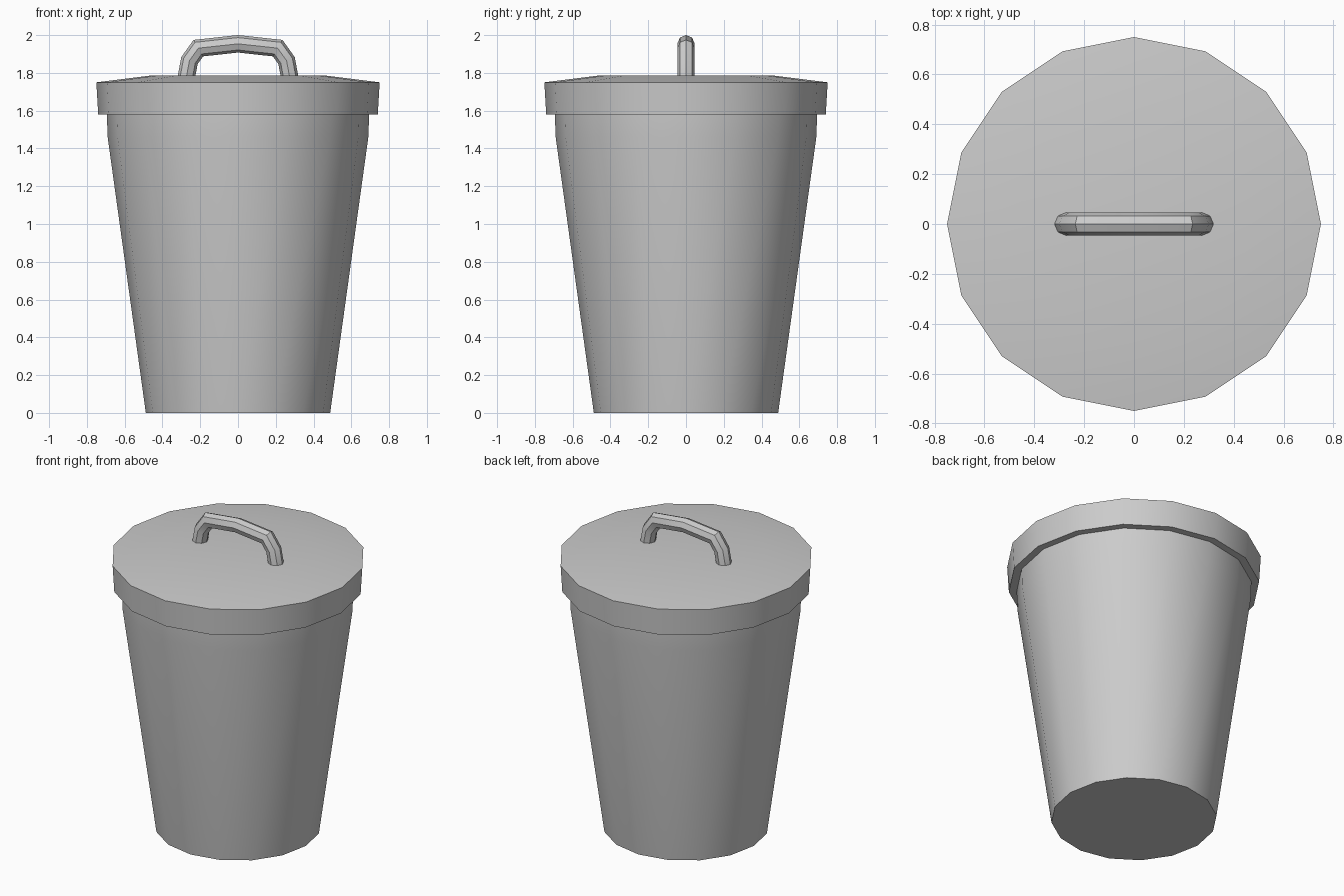
import bpy, bmesh, math
from mathutils import Vector

if "Cube" in bpy.data.objects:
    bpy.data.objects.remove(bpy.data.objects["Cube"])


def finish(name, bm):
    bmesh.ops.recalc_face_normals(bm, faces=bm.faces)
    mesh = bpy.data.meshes.new(name)
    bm.to_mesh(mesh)
    bm.free()
    ob = bpy.data.objects.new(name, mesh)
    bpy.context.collection.objects.link(ob)
    bpy.ops.object.select_all(action='DESELECT')
    bpy.context.view_layer.objects.active = ob
    ob.select_set(True)
    bpy.ops.object.shade_smooth_by_angle(angle=math.radians(35))
    return ob


def skin(name, rings):
    """Bridge consecutive vertex rings and cap both ends."""
    bm = bmesh.new()
    loops = [[bm.verts.new(p) for p in r] for r in rings]
    n = len(loops[0])
    for a, b in zip(loops, loops[1:]):
        for i in range(n):
            j = (i + 1) % n
            bm.faces.new((a[i], a[j], b[j], b[i]))
    bm.faces.new(loops[0])
    bm.faces.new(loops[-1])
    return finish(name, bm)


def lathe(name, profile, sides=16):
    angles = [2 * math.pi * i / sides for i in range(sides)]
    return skin(name, [[(r * math.cos(a), r * math.sin(a), z) for a in angles]
                       for r, z in profile])


def tube(name, path, radius, sides=8):
    """Mitred tube along a path in the xz plane."""
    pts = [Vector((x, 0, z)) for x, z in path]
    rings = []
    for i, p in enumerate(pts):
        d_in = (p - pts[i - 1]).normalized() if i else (pts[1] - p).normalized()
        d_out = (pts[i + 1] - p).normalized() if i < len(pts) - 1 else d_in
        t = (d_in + d_out).normalized()
        side = Vector((-t.z, 0, t.x)) / t.dot(d_in)
        rings.append([p + radius * (math.cos(a) * Vector((0, 1, 0)) + math.sin(a) * side)
                      for a in (2 * math.pi * k / sides for k in range(sides))])
    return skin(name, rings)


# Tapered bin body
lathe("bin_body", [(0.488, 0), (0.69, 1.46), (0.695, 1.6)])

# Overhanging lid with a shallow raised top
lathe("lid", [(0.69, 1.58), (0.74, 1.58), (0.75, 1.75), (0.47, 1.785)])

# Arched lid handle
half = [(-0.275, 1.77), (-0.257, 1.865), (-0.21, 1.931)]
tube("lid_handle", half + [(0, 1.954)] + [(-x, z) for x, z in reversed(half)], 0.046)
